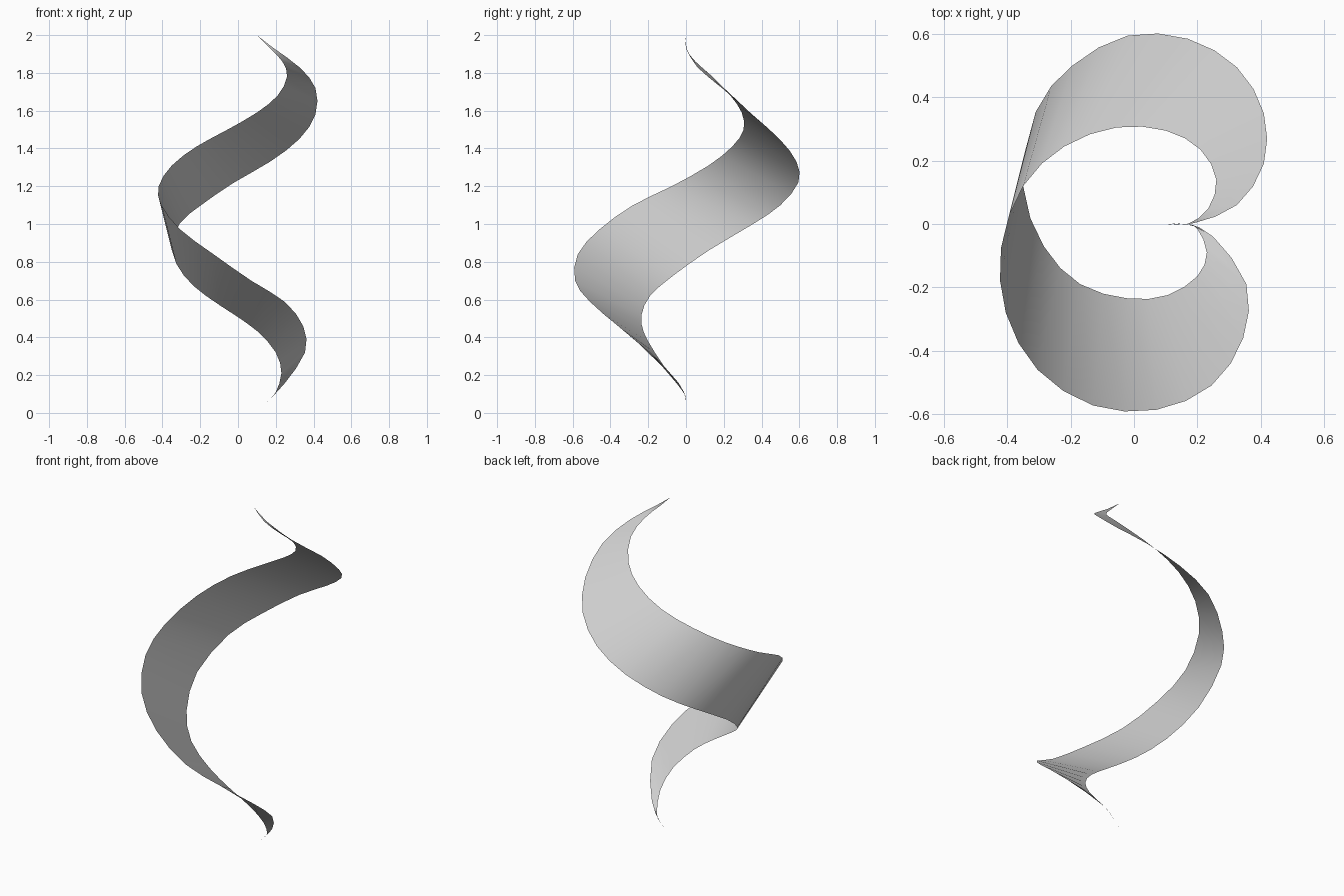
import bpy
import bmesh
from mathutils import Vector

# Remove only the default cube
default_cube = bpy.data.objects.get("Cube")
if default_cube:
    bpy.data.objects.remove(default_cube, do_unlink=True)

# Guide points of the two ribbon rims, paired from the bottom tip to the top tip
RIM_A = [
    (.1, 0, 0), (.165, 0, .07), (.2, -.015, .11), (.23, -.09, .21),
    (.2, -.165, .32), (.105, -.225, .43), (-.02, -.235, .52),
    (-.17, -.19, .62), (-.285, -.07, .725), (-.35, .12, .86),
    (-.31, .355, 1), (-.195, .5, 1.1), (-.02, .595, 1.22),
    (.17, .585, 1.33), (.325, .495, 1.45), (.41, .35, 1.58),
    (.41, .19, 1.72), (.325, .06, 1.83), (.19, .003, 1.93), (.1, 0, 2),
]
RIM_B = [
    (.1, 0, 0), (.17, -.002, .075), (.25, -.04, .16), (.355, -.19, .32),
    (.345, -.36, .46), (.245, -.51, .59), (.07, -.587, .7),
    (-.13, -.573, .84), (-.305, -.46, .97), (-.405, -.28, 1.1),
    (-.42, -.075, 1.2), (-.35, .12, 1.31), (-.22, .245, 1.41),
    (-.055, .305, 1.5), (.1, .295, 1.59), (.21, .235, 1.68),
    (.26, .14, 1.78), (.235, .05, 1.86), (.17, 0, 1.93), (.1, 0, 2),
]
STEPS = 2


def smooth_path(points, steps):
    """Pass a smooth curve through the guide points."""
    pts = [Vector(p) for p in points]
    pts = [2 * pts[0] - pts[1]] + pts + [2 * pts[-1] - pts[-2]]
    path = []
    for before, start, end, after in zip(pts, pts[1:], pts[2:], pts[3:]):
        for step in range(steps):
            t = step / steps
            leave = (end - before) / 2
            arrive = (after - start) / 2
            chord = end - start
            path.append(start + t * leave
                        + t * t * (3 * chord - 2 * leave - arrive)
                        + t * t * t * (leave + arrive - 2 * chord))
    path.append(pts[-2])
    return path


def flat_material(name, colour):
    mat = bpy.data.materials.new(name)
    mat.use_nodes = True
    mat.diffuse_color = colour
    shader = mat.node_tree.nodes["Principled BSDF"]
    shader.inputs["Base Color"].default_value = colour
    return mat


# Twisted ribbon: straight rungs between the rims, pinched to a point at each end
bm = bmesh.new()
rims = [[bm.verts.new(point) for point in smooth_path(rim, STEPS)]
        for rim in (RIM_A, RIM_B)]
lower, upper = rims
for i in range(len(lower) - 1):
    bm.faces.new((lower[i], upper[i], upper[i + 1], lower[i + 1]))
tips = [lower[0], upper[0], lower[-1], upper[-1]]
bmesh.ops.remove_doubles(bm, verts=tips, dist=0.0001)

mesh = bpy.data.meshes.new("spiral_ribbon")
bm.to_mesh(mesh)
bm.free()
ribbon = bpy.data.objects.new("spiral_ribbon", mesh)
bpy.context.collection.objects.link(ribbon)
mesh.materials.append(flat_material("light_grey", (.62, .62, .62, 1)))

# Smooth shading
for face in mesh.polygons:
    face.use_smooth = True
